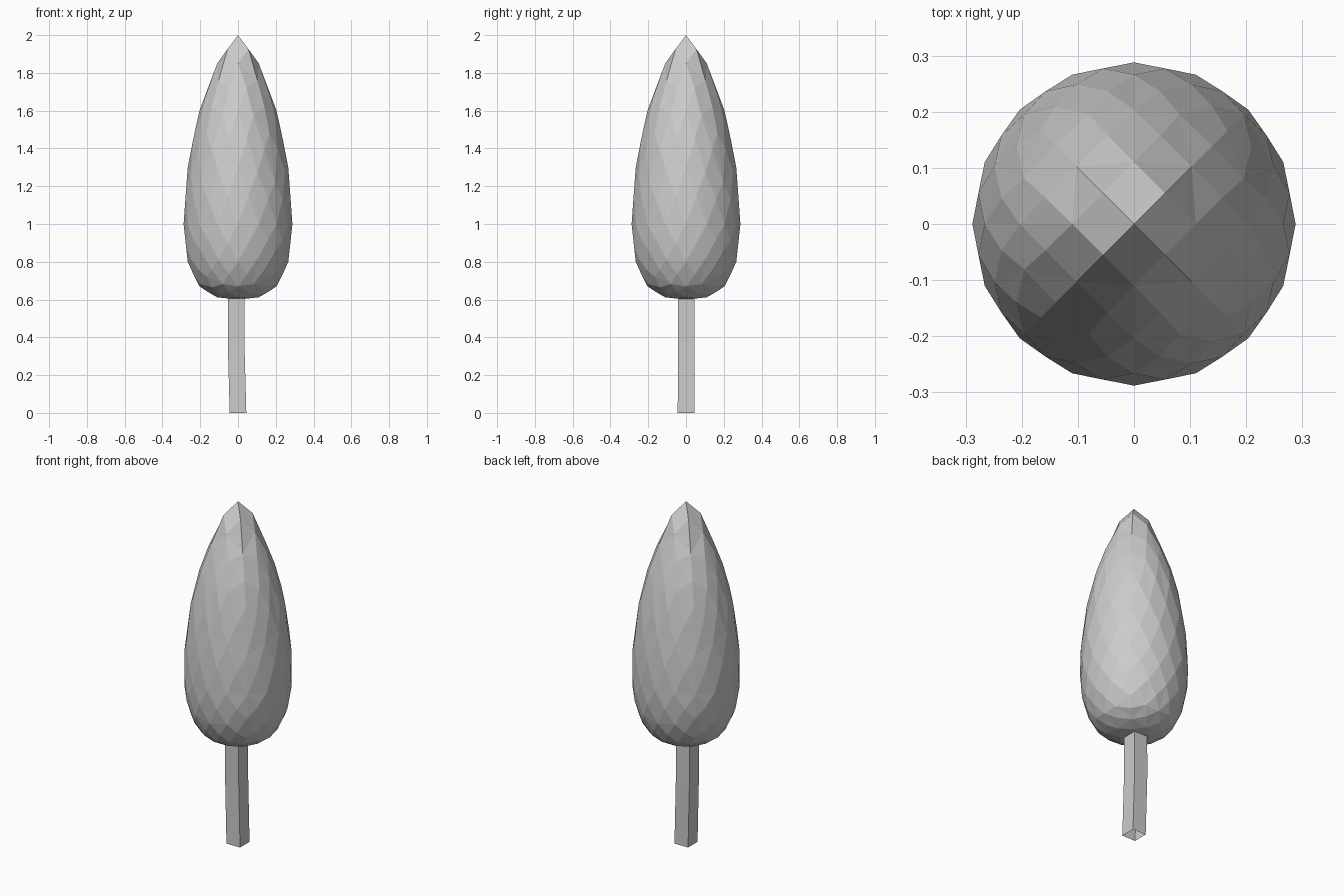
import bpy
import bmesh
from math import tan, pi
from mathutils import Vector

cube = bpy.data.objects.get("Cube")
if cube:
    bpy.data.objects.remove(cube, do_unlink=True)

grey = bpy.data.materials.new("plain_grey")
grey.use_nodes = True
colour = (0.6, 0.6, 0.6, 1)
grey.diffuse_color = colour
grey.node_tree.nodes["Principled BSDF"].inputs["Base Color"].default_value = colour


def finish(bm, name):
    """Turn a bmesh into a flat-shaded object."""
    mesh = bpy.data.meshes.new(name)
    bm.to_mesh(mesh)
    bm.free()
    mesh.materials.append(grey)
    obj = bpy.data.objects.new(name, mesh)
    bpy.context.collection.objects.link(obj)
    return obj


def interpolate(points, t):
    """Piecewise linear lookup in a list of (input, output) pairs."""
    for (a, fa), (b, fb) in zip(points, points[1:]):
        if t <= b:
            return fa + (fb - fa) * (t - a) / (b - a)
    return points[-1][1]


# Foliage: a cube divided into an even sphere, poked into diamonds, then
# stretched to a pointed top and a rounded underside
RADIUS = 0.288
WIDEST_Z = 1.0
UPPER = [(0, 0), (0.383, 0.3), (0.707, 0.6), (0.863, 0.76), (0.924, 0.85), (1, 1)]
LOWER = [(0, 0), (0.383, 0.2), (0.707, 0.33), (0.924, 0.388), (1, 0.4)]

bm = bmesh.new()
bmesh.ops.create_cube(bm, size=2)
bmesh.ops.subdivide_edges(bm, edges=bm.edges[:], cuts=3, use_grid_fill=True)
bmesh.ops.poke(bm, faces=bm.faces[:])
for v in bm.verts:
    p = Vector([tan(c * pi / 4) for c in v.co]).normalized()
    if p.z >= 0:
        z = WIDEST_Z + interpolate(UPPER, p.z)
    else:
        z = WIDEST_Z - interpolate(LOWER, -p.z)
    v.co = (p.x * RADIUS, p.y * RADIUS, z)
bmesh.ops.recalc_face_normals(bm, faces=bm.faces[:])
finish(bm, "foliage")

# Trunk: a slightly bent square tube, open at the foot
HALF = 0.044
SECTIONS = [(0, 0, 0), (-0.01, 0.002, 0.37), (-0.01, 0, 0.66)]
CORNERS = [(-1, -1), (1, -1), (1, 1), (-1, 1)]

bm = bmesh.new()
rings = [[bm.verts.new((x + HALF * i, y + HALF * j, z)) for i, j in CORNERS]
         for x, y, z in SECTIONS]
for low, high in zip(rings, rings[1:]):
    for k in range(4):
        n = (k + 1) % 4
        bm.faces.new((low[k], low[n], high[n], high[k]))
bm.faces.new(rings[-1])
finish(bm, "trunk")
